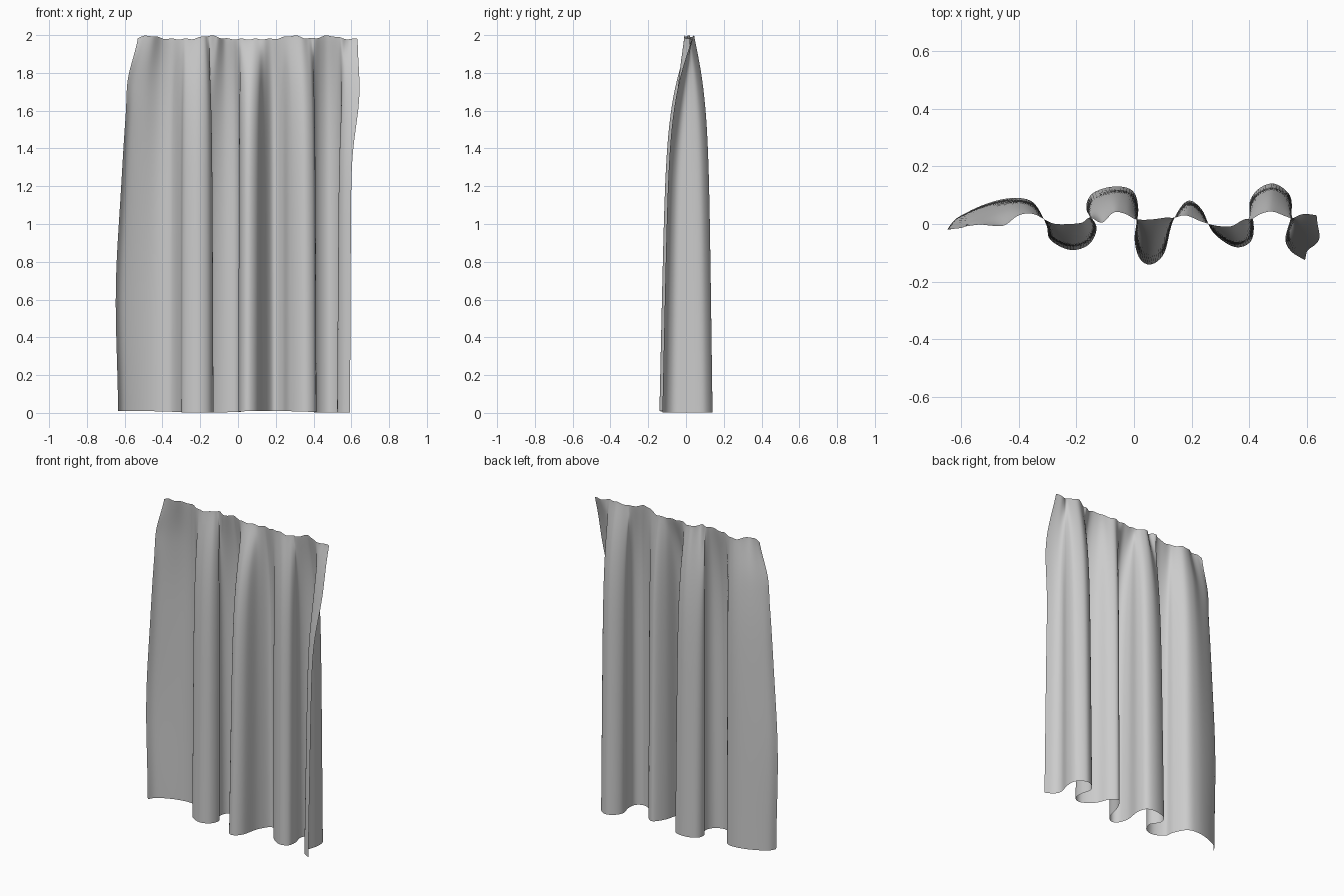
import bpy, bmesh, math

if "Cube" in bpy.data.objects:
    bpy.data.objects.remove(bpy.data.objects["Cube"])

# Each row: hem x, hem y, heading x, heading y (same strand of cloth, left to right)
STRANDS = [
    (-.63, -.02, -.53, .000), (-.60, .025, -.50, -.005), (-.51, .07, -.45, -.005),
    (-.42, .09, -.40, .030), (-.35, .075, -.35, .035), (-.305, .00, -.30, .010),
    (-.29, -.055, -.27, .000), (-.22, -.09, -.22, .000), (-.155, -.07, -.18, .005),
    (-.13, -.01, -.16, .020), (-.165, .05, -.145, .020), (-.145, .105, -.11, .005),
    (-.07, .13, -.07, .040), (-.005, .115, -.03, .035), (.015, .05, .00, .018),
    (.002, -.05, .02, .015), (.02, -.12, .05, .015), (.06, -.14, .08, .018),
    (.105, -.10, .11, .022), (.135, .01, .14, .022), (.185, .08, .18, .030),
    (.235, .05, .23, .010), (.275, -.03, .28, -.005), (.35, -.08, .335, -.008),
    (.405, -.06, .37, .010), (.415, .00, .39, .018), (.40, .07, .405, .015),
    (.43, .12, .44, .035), (.485, .14, .48, .043), (.54, .10, .53, .025),
    (.545, .03, .55, .020), (.525, -.05, .57, .030), (.545, -.095, .59, .035),
    (.593, -.125, .625, .030),
]
SUB, ROWS = 6, 60


def spline(p, n):
    """Catmull-Rom through the control rows."""
    out = []
    last = len(p) - 1
    for i in range(last):
        a, b, c, d = p[max(i - 1, 0)], p[i], p[i + 1], p[min(i + 2, last)]
        for k in range(n):
            t = k / n
            out.append([.5 * (2 * q + (r - o) * t + (2 * o - 5 * q + 4 * r - s) * t * t
                              + (3 * q - o - 3 * r + s) * t ** 3)
                        for o, q, r, s in zip(a, b, c, d)])
    out.append(list(p[last]))
    return out


def fullness(z):
    """How far the folds have opened: 0 at the heading, 1 at the hem."""
    t = 2 - z
    return .72 * (1 - math.exp(-(t / .28) ** 1.2)) + .14 * t


def heading_z(x):
    """Uneven gathered top edge."""
    bumps = sum(math.exp(-((x - c) / .06) ** 2) for c in (-.47, -.15, .29, .48))
    return 1.979 + .018 * min(bumps, 1) + .003 * math.sin(x * 85)


# Curtain: a sheet lofted from the gathered heading to the wide wavy hem
strands = spline(STRANDS, SUB)
bm = bmesh.new()
grid = []
for r in range(ROWS + 1):
    v = (r / ROWS) ** 1.4          # denser rows near the heading
    row = []
    for i, (hx, hy, tx, ty) in enumerate(strands):
        u = i / (len(strands) - 1)
        z = 2 * (1 - v)
        w = fullness(z)
        x = tx + (hx - tx) * w
        y = ty + (hy - ty) * w
        # free side edges bow outward
        x -= .026 * math.exp(-((z - .65) / .5) ** 2) * max(0, 1 - u / .12)
        x -= .012 * math.exp(-((z - 1.78) / .12) ** 2) * max(0, 1 - u / .12)
        x += .034 * math.exp(-((z - 1.7) / .25) ** 2) * max(0, 1 - (1 - u) / .08)
        top = heading_z(tx)
        low = .006 + .005 * math.sin(tx * 9)
        row.append(bm.verts.new((x, y, low + (top - low) * (1 - v))))
    grid.append(row)
for a, b in zip(grid, grid[1:]):
    for i in range(len(a) - 1):
        bm.faces.new((a[i], b[i], b[i + 1], a[i + 1])).smooth = True

mesh = bpy.data.meshes.new("curtain")
bm.to_mesh(mesh)
bm.free()
curtain = bpy.data.objects.new("curtain", mesh)
bpy.context.collection.objects.link(curtain)
